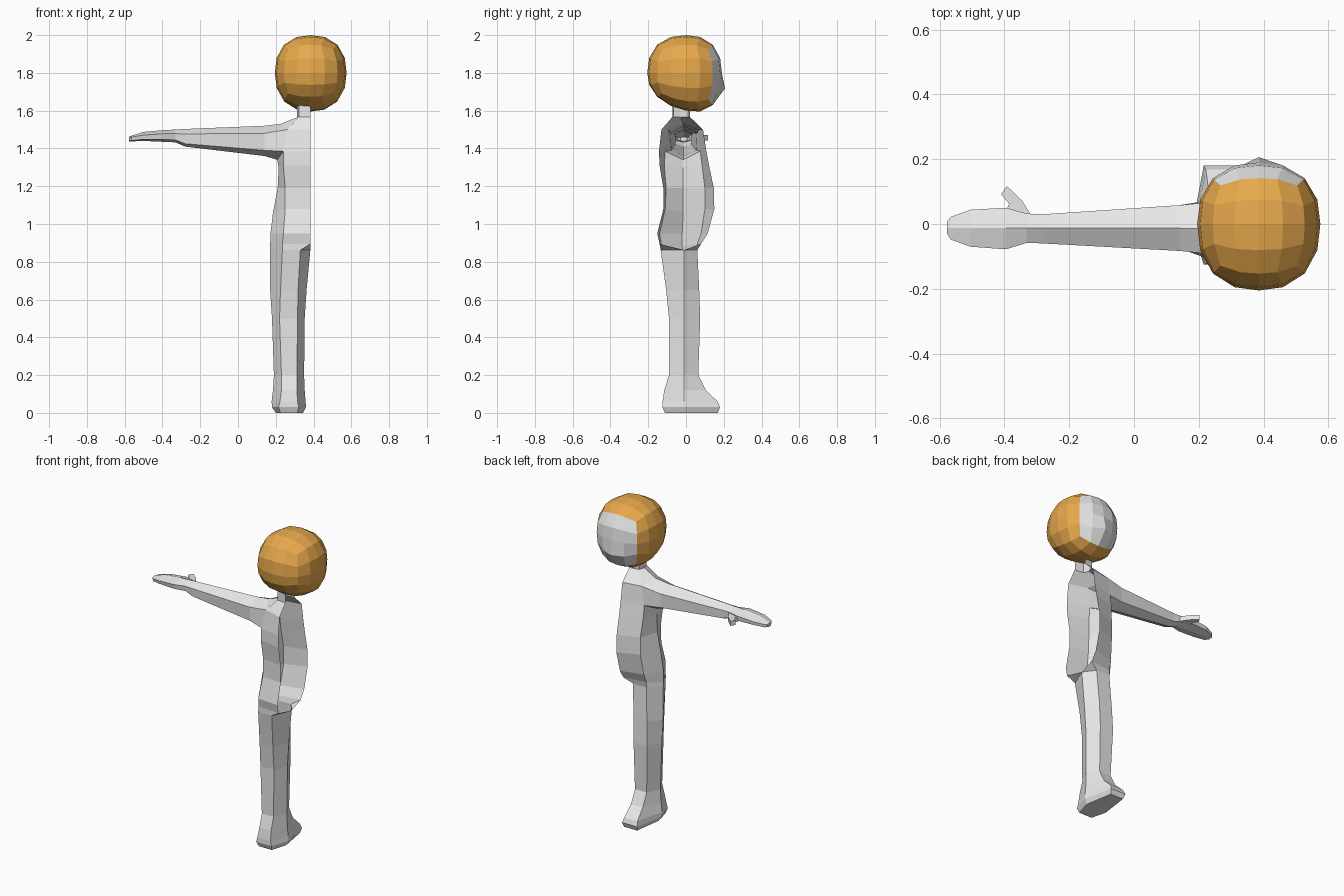
import bpy, bmesh, math
from mathutils import Vector

MID = 0.383  # symmetry plane of the figure


def material(name, rgb):
    m = bpy.data.materials.new(name)
    m.diffuse_color = (*rgb, 1)
    return m


GREY = material("pale grey", (0.8, 0.8, 0.8))
ORANGE = material("orange hair", (0.83, 0.41, 0.075))


def finish(name, bm, mats):
    bmesh.ops.recalc_face_normals(bm, faces=bm.faces)
    me = bpy.data.meshes.new(name)
    bm.to_mesh(me)
    bm.free()
    for m in mats:
        me.materials.append(m)
    ob = bpy.data.objects.new(name, me)
    bpy.context.collection.objects.link(ob)
    return ob


def loft(name, rings, closed=True, cap=False, skip=()):
    """Skin a list of point rings; skip holds (ring, column) holes."""
    bm = bmesh.new()
    vs = [[bm.verts.new(p) for p in r] for r in rings]
    n = len(rings[0])
    for i in range(len(vs) - 1):
        for j in range(n if closed else n - 1):
            if (i, j) not in skip:
                k = (j + 1) % n
                bm.faces.new((vs[i][j], vs[i][k], vs[i + 1][k], vs[i + 1][j]))
    if cap:
        bm.faces.new(vs[-1])
    return finish(name, bm, [GREY])


# Half torso and neck, open on the symmetry plane
# z, side z, corner x, side x, then y of back mid, back corner, side, front corner, front mid
torso_rows = [
    (0.895, 0.88, 0.235, 0.17, -0.14, -0.13, -0.02, 0.06, 0.08),
    (0.95, 0.95, 0.24, 0.172, -0.152, -0.14, -0.02, 0.08, 0.115),
    (1.08, 1.06, 0.25, 0.185, -0.12, -0.11, -0.015, 0.10, 0.15),
    (1.19, 1.19, 0.25, 0.21, -0.12, -0.105, -0.015, 0.10, 0.147),
    (1.31, 1.30, 0.24, 0.215, -0.14, -0.115, -0.015, 0.085, 0.122),
    (1.385, 1.34, 0.24, 0.208, -0.143, -0.11, -0.015, 0.075, 0.108),
    (1.50, 1.53, 0.262, 0.225, -0.13, -0.095, -0.015, 0.07, 0.09),
    (1.567, 1.565, 0.322, 0.313, -0.072, -0.065, -0.03, 0.01, 0.02),
    (1.65, 1.65, 0.322, 0.313, -0.072, -0.065, -0.03, 0.01, 0.02),
]
torso = [[(MID, a, z), (xo, b, z), (xs, c, zs), (xo, d, z), (MID, e, z)]
         for z, zs, xo, xs, a, b, c, d, e in torso_rows]
loft("torso", torso, closed=False, skip={(5, 1), (5, 2)})

# Arm and hand, growing out of the shoulder opening
lo, hi = torso[5], torso[6]
arm = [[hi[2], hi[1], lo[1], lo[2], lo[3], hi[3]]]
# x, top z, upper z, lower z, bottom z, back y, front y
for x, t, u, l, b, y0, y1 in [
    (0.14, 1.52, 1.48, 1.39, 1.36, -0.083, 0.058),
    (-0.28, 1.503, 1.477, 1.425, 1.41, -0.06, 0.03),
    (-0.33, 1.50, 1.478, 1.445, 1.432, -0.058, 0.032),
    (-0.395, 1.497, 1.478, 1.448, 1.435, -0.078, 0.05),
    (-0.505, 1.487, 1.47, 1.448, 1.44, -0.07, 0.044),
    (-0.565, 1.467, 1.46, 1.442, 1.437, -0.048, 0.022),
    (-0.577, 1.462, 1.457, 1.441, 1.437, -0.03, 0.008),
]:
    arm.append([(x, -0.013, t), (x, y0, u), (x, y0 * 0.92, l),
                (x, -0.013, b), (x, y1 * 0.92, l), (x, y1, u)])
loft("arm_and_hand", arm, cap=True)

# Thumb
thumb = [(-0.31, 0.015), (-0.345, 0.072), (-0.392, 0.117),
         (-0.41, 0.092), (-0.385, 0.062), (-0.40, 0.03)]
bm = bmesh.new()
lower = [bm.verts.new((x, y, 1.442)) for x, y in thumb]
upper = [bm.verts.new((x, y, 1.472)) for x, y in thumb]
bm.faces.new(lower)
bm.faces.new(upper)
for i in range(6):
    k = (i + 1) % 6
    bm.faces.new((lower[i], lower[k], upper[k], upper[i]))
finish("thumb", bm, [GREY])

# Leg and foot
# z, side x, outer corner x, inner corner x, inner x, back y, front y
leg = []
for z, xs, xo, xi, xm, y0, y1 in [
    (0.862, 0.17, 0.235, 0.33, MID, -0.134, 0.06),
    (0.65, 0.17, 0.225, 0.318, 0.363, -0.105, 0.07),
    (0.50, 0.18, 0.22, 0.315, 0.353, -0.09, 0.075),
    (0.20, 0.19, 0.23, 0.312, 0.35, -0.09, 0.065),
    (0.12, 0.185, 0.23, 0.312, 0.353, -0.115, 0.105),
    (0.06, 0.178, 0.222, 0.315, 0.358, -0.124, 0.168),
    (0.03, 0.18, 0.215, 0.322, 0.36, -0.125, 0.18),
    (0.0, 0.2, 0.225, 0.315, 0.345, -0.112, 0.168),
]:
    leg.append([(xo, y0, z), (xs, -0.015, z), (xo, y1, z),
                (xi, y1, z), (xm, -0.01, z), (xi, y0, z)])
loft("leg_and_foot", leg, cap=True)

# Hip band joining torso to leg
bm = bmesh.new()
t = [bm.verts.new(p) for p in torso[0]]
g = [bm.verts.new(p) for p in leg[0]]
for f in [(t[0], t[1], g[0], g[5]), (t[1], t[2], g[1], g[0]), (t[2], t[3], g[2], g[1]),
          (t[3], t[4], g[3], g[2]), (t[0], g[5], g[4]), (t[4], g[4], g[3])]:
    bm.faces.new(f)
finish("hip", bm, [GREY])

# Head: a gridded cube rounded to a soft block, front patch is the face
bm = bmesh.new()
bmesh.ops.create_cube(bm, size=2)
bmesh.ops.subdivide_edges(bm, edges=bm.edges[:], cuts=3, use_grid_fill=True)
for f in bm.faces:
    f.material_index = 1 if f.calc_center_median().y > 0.99 else 0
P = 2.35
for v in bm.verts:
    nose = (v.co - Vector((0, 1, -0.5))).length < 0.01
    d = Vector([math.tan(c * math.pi / 4) for c in v.co])
    d /= sum(abs(c) ** P for c in d) ** (1 / P)
    y = d.y * (0.19 if d.y > 0 else 0.205)
    z = d.z * 0.2
    z -= y * 0.2 * max(0, -d.z)  # jaw drops towards the face
    if nose:
        y, z = 0.206, z + 0.01
    v.co = (MID + 0.002 + d.x * 0.19, y, 1.8 + z)
finish("head", bm, [ORANGE, GREY])
